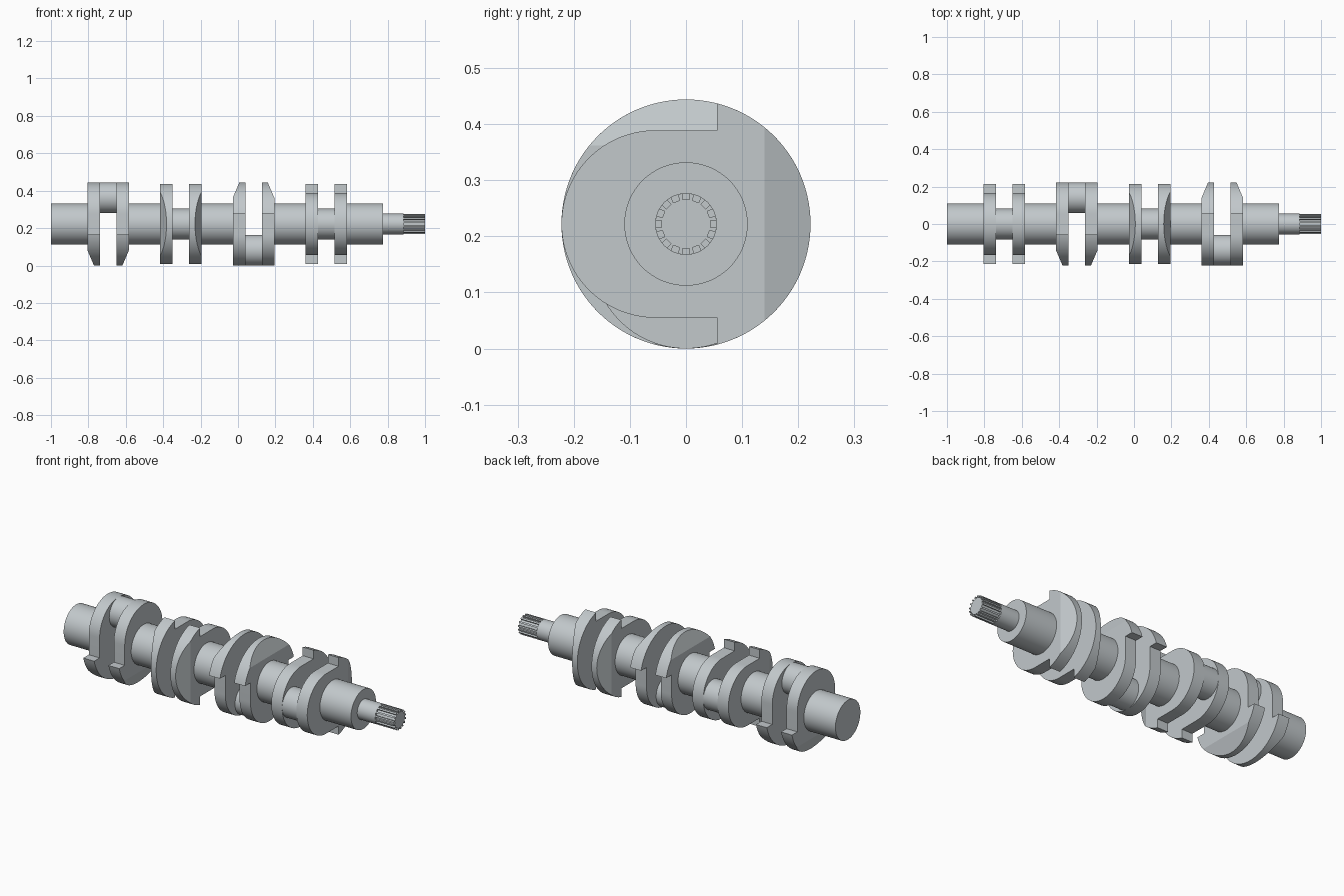
import bpy, bmesh
from math import sin, cos, pi, acos, radians

if "Cube" in bpy.data.objects:
    bpy.data.objects.remove(bpy.data.objects["Cube"])

AXIS_Z = 0.222          # height of the shaft axis
R_WEB = 0.222           # counterweight radius
R_MAIN = 0.11           # main journal radius
R_PIN, THROW = 0.082, 0.14
R_NOSE = 0.055
IN, OUT = 0.044, 0.111  # web faces, measured from the throw centre
CENTRES = [-0.694, -0.306, 0.083, 0.472]
TURNS = [0, pi / 2, pi, 3 * pi / 2]   # pin up, back, down, front

steel = bpy.data.materials.new("steel_grey")
steel.use_nodes = True
colour = (0.54, 0.58, 0.60, 1)
steel.diffuse_color = colour
steel.node_tree.nodes["Principled BSDF"].inputs["Base Color"].default_value = colour


def arc(u, v, r, a0, a1, n):
    return [(u + r * cos(a0 + (a1 - a0) * i / n), v + r * sin(a0 + (a1 - a0) * i / n))
            for i in range(n + 1)]


def finish(name, bm):
    bmesh.ops.recalc_face_normals(bm, faces=bm.faces)
    mesh = bpy.data.meshes.new(name)
    bm.to_mesh(mesh)
    bm.free()
    mesh.materials.append(steel)
    ob = bpy.data.objects.new(name, mesh)
    bpy.context.collection.objects.link(ob)
    ob.location.z = AXIS_Z
    bpy.ops.object.select_all(action='DESELECT')
    ob.select_set(True)
    bpy.context.view_layer.objects.active = ob
    bpy.ops.object.shade_smooth_by_angle(angle=radians(18))
    return ob


def extrude(profile, x0, x1):
    """Prism along x from a (y, z) profile."""
    bm = bmesh.new()
    face = bm.faces.new([bm.verts.new((x0, y, z)) for y, z in profile])
    new = bmesh.ops.extrude_face_region(bm, geom=[face])["geom"]
    verts = [g for g in new if isinstance(g, bmesh.types.BMVert)]
    bmesh.ops.translate(bm, verts=verts, vec=(x1 - x0, 0, 0))
    return bm


def rod(name, x0, x1, r, y=0, z=0):
    finish(name, extrude(arc(y, z, r, 0, 2 * pi, 64)[:-1], x0, x1))


def web(name, centre, turn, side):
    # Rounded pin end, straight cheeks, then a stepped-out counterweight
    step = acos(-0.055 / R_WEB)
    profile = arc(0.055, 0, 0.167, -pi / 2, pi / 2, 32)
    profile += [(-0.055, 0.167)] + arc(0, 0, R_WEB, step, 2 * pi - step, 44) + [(-0.055, -0.167)]
    bm = extrude(profile, IN, OUT)
    # Sloping outer face near the counterweight rim
    bmesh.ops.bisect_plane(bm, geom=bm.verts[:] + bm.edges[:] + bm.faces[:],
                           plane_co=(0, -0.14, 0), plane_no=(0, 1, 0))
    for v in bm.verts:
        x, u, w = v.co
        if u < -0.14 and x > OUT - 0.001:
            x -= 0.035 * (-0.14 - u) / 0.082
        v.co = (centre + side * x,
                u * sin(turn) + w * cos(turn),
                u * cos(turn) - w * sin(turn))
    finish(name, bm)


# Crank throws: two webs and a pin each
for i, (c, t) in enumerate(zip(CENTRES, TURNS), 1):
    web(f"crank_web_{i}_right", c, t, -1)
    web(f"crank_web_{i}_left", c, t, 1)
    rod(f"crank_pin_{i}", c - IN - 0.01, c + IN + 0.01, R_PIN, THROW * sin(t), THROW * cos(t))

# Main journals between the throws and at both ends
starts = [-1.0] + [c + OUT - 0.01 for c in CENTRES]
ends = [c - OUT + 0.01 for c in CENTRES] + [0.775]
for i, (a, b) in enumerate(zip(starts, ends), 1):
    rod(f"main_journal_{i}", a, b, R_MAIN)

# Nose and its splined end with square grooves
rod("nose_shaft", 0.765, 0.885, R_NOSE)
TEETH, HALF, FLOOR = 16, 0.0062, 0.0435
spline = []
for k in range(TEETH):
    a = 2 * pi * k / TEETH
    rim = (R_NOSE ** 2 - HALF ** 2) ** 0.5
    for r, s in [(rim, -HALF), (FLOOR, -HALF), (FLOOR, HALF), (rim, HALF)]:
        spline.append((r * cos(a) - s * sin(a), r * sin(a) + s * cos(a)))
finish("splined_end", extrude(spline, 0.885, 1.0))
